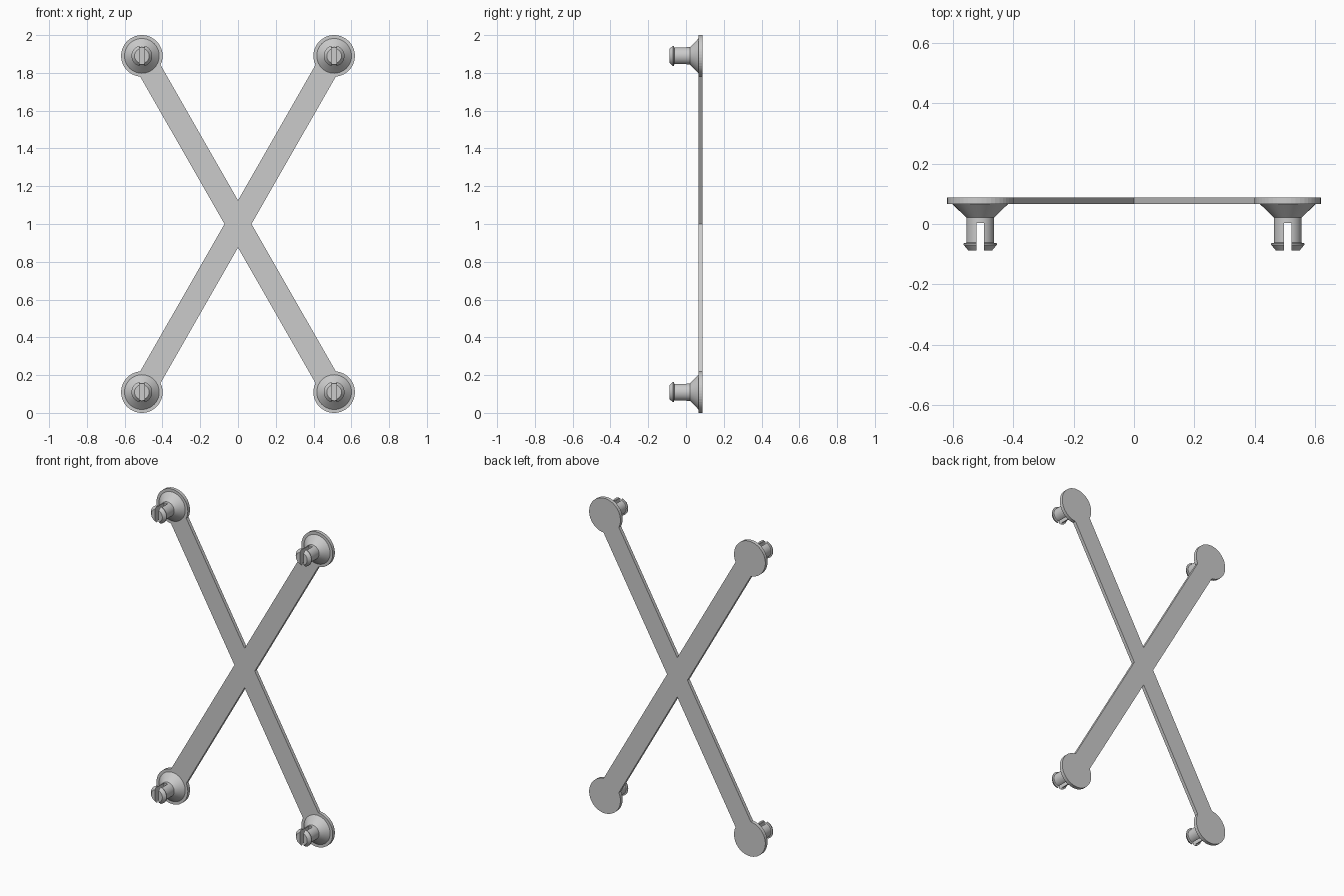
import bpy, bmesh, math
from mathutils import Vector

if "Cube" in bpy.data.objects:
    bpy.data.objects.remove(bpy.data.objects["Cube"])

CX, CZ = 0.509, 0.89          # peg offsets from the plate centre (0, 0, 1)
DISC_R, HALF_W = 0.11, 0.062  # end disc radius, half arm width
Y_FRONT, Y_BACK = 0.066, 0.088
SIDES = 40

grey = bpy.data.materials.new("light_grey")
grey.diffuse_color = (0.6, 0.6, 0.6, 1)
grey.use_nodes = True
grey.node_tree.nodes["Principled BSDF"].inputs["Base Color"].default_value = grey.diffuse_color


def make_object(name, bm):
    bmesh.ops.recalc_face_normals(bm, faces=bm.faces)
    mesh = bpy.data.meshes.new(name)
    bm.to_mesh(mesh)
    bm.free()
    mesh.materials.append(grey)
    obj = bpy.data.objects.new(name, mesh)
    bpy.context.collection.objects.link(obj)
    return obj


# Cross plate: one outline of four arms ending in round pads, extruded
tilt = math.atan2(CZ, CX)
length = math.hypot(CX, CZ)
spread = math.pi - math.asin(HALF_W / DISC_R)
directions = [tilt, math.pi - tilt, math.pi + tilt, 2 * math.pi - tilt]
crotches = [(0, HALF_W / math.cos(tilt)), (-HALF_W / math.sin(tilt), 0),
            (0, -HALF_W / math.cos(tilt)), (HALF_W / math.sin(tilt), 0)]
outline = []
for a, crotch in zip(directions, crotches):
    for i in range(37):
        t = a - spread + 2 * spread * i / 36
        outline.append((length * math.cos(a) + DISC_R * math.cos(t),
                        length * math.sin(a) + DISC_R * math.sin(t)))
    outline.append(crotch)

bm = bmesh.new()
face = bm.faces.new([bm.verts.new((x, Y_FRONT, 1 + z)) for x, z in outline])
ext = bmesh.ops.extrude_face_region(bm, geom=[face])
bmesh.ops.translate(bm, vec=Vector((0, Y_BACK - Y_FRONT, 0)),
                    verts=[v for v in ext["geom"] if isinstance(v, bmesh.types.BMVert)])
make_object("cross_plate", bm)

# Snap peg: turned profile (radius, y) with cone foot, stem and barbed tip
profile = [(0.092, 0.07), (0.092, Y_FRONT), (0.046, 0.021), (0.046, -0.062),
           (0.055, -0.064), (0.055, -0.069), (0.039, -0.088)]
bm = bmesh.new()
rings = [[bm.verts.new((r * math.cos(2 * math.pi * i / SIDES), y,
                        r * math.sin(2 * math.pi * i / SIDES)))
          for i in range(SIDES)] for r, y in profile]
for a, b in zip(rings, rings[1:]):
    for i in range(SIDES):
        j = (i + 1) % SIDES
        bm.faces.new((a[i], a[j], b[j], b[i]))
bm.faces.new(rings[0])
bm.faces.new(rings[-1])
peg = make_object("snap_peg", bm)

# Slot that splits the peg tip into two prongs
bm = bmesh.new()
bmesh.ops.create_cube(bm, size=1)
bmesh.ops.scale(bm, vec=(0.026, 0.123, 0.2), verts=bm.verts)
bmesh.ops.translate(bm, vec=(0, 0.003 - 0.0615, 0), verts=bm.verts)
cutter = make_object("slot_cutter", bm)
cutter.hide_render = True
cut = peg.modifiers.new("slot", 'BOOLEAN')
cut.operation = 'DIFFERENCE'
cut.solver = 'EXACT'
cut.object = cutter
bpy.context.view_layer.objects.active = peg
peg.select_set(True)
bpy.ops.object.modifier_apply(modifier="slot")
bpy.data.objects.remove(cutter)
bpy.ops.object.shade_smooth_by_angle(angle=math.radians(20))

# One peg on each pad
peg.location = (CX, 0, 1 + CZ)
for sx, sz in ((-1, 1), (-1, -1), (1, -1)):
    other = peg.copy()
    other.location = (sx * CX, 0, 1 + sz * CZ)
    bpy.context.collection.objects.link(other)
